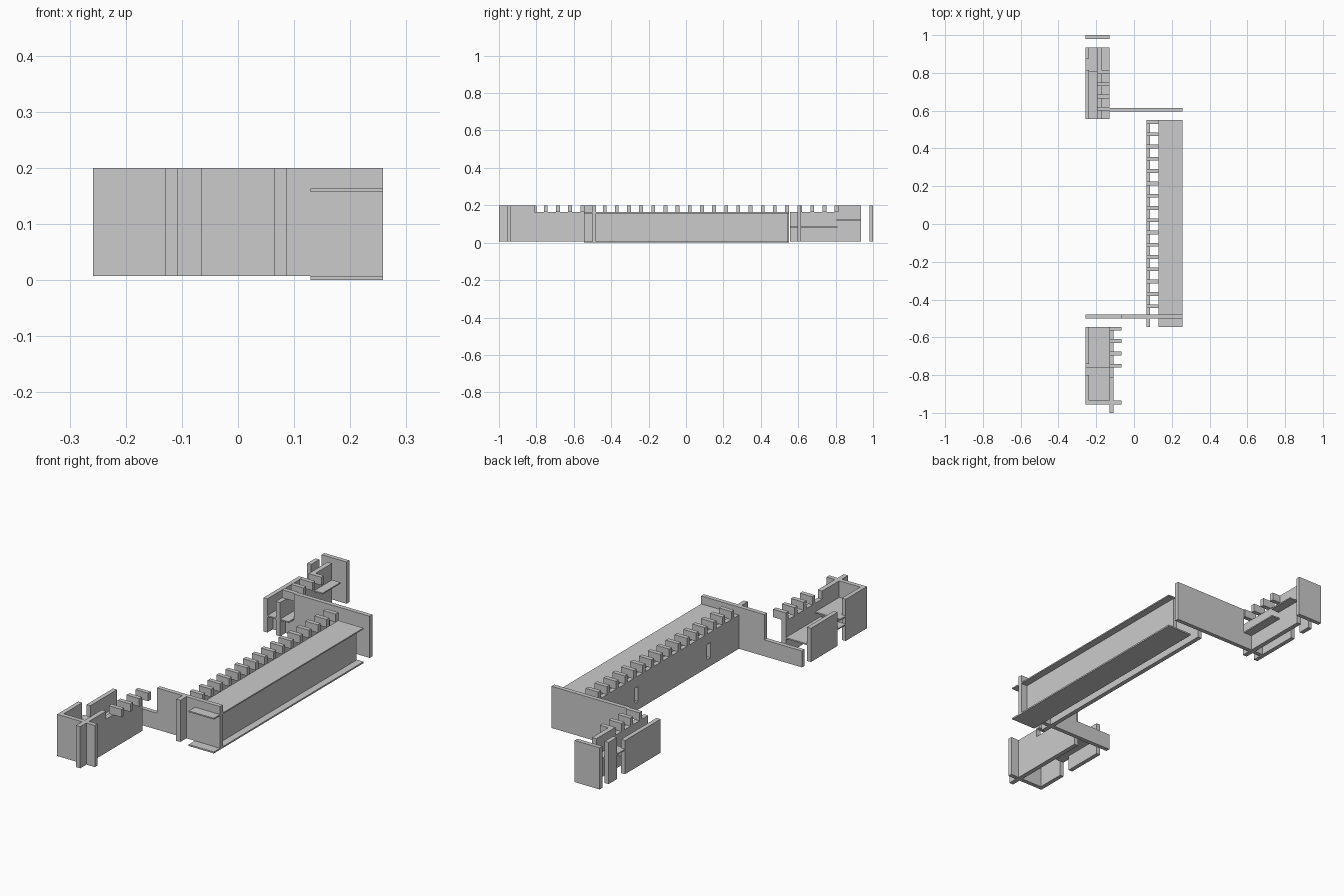
import bpy, bmesh

if "Cube" in bpy.data.objects:
    bpy.data.objects.remove(bpy.data.objects["Cube"])

Z0, WALK, TOP = 0.007, 0.163, 0.2   # wall foot, walkway level, battlement top
PITCH = 0.065                       # battlement spacing


def box(bm, x0, x1, y0, y1, z0, z1):
    vs = bmesh.ops.create_cube(bm, size=1)["verts"]
    for v in vs:
        v.co.x = x0 if v.co.x < 0 else x1
        v.co.y = y0 if v.co.y < 0 else y1
        v.co.z = z0 if v.co.z < 0 else z1


def finish(name, bm):
    me = bpy.data.meshes.new(name)
    bm.to_mesh(me)
    bm.free()
    ob = bpy.data.objects.new(name, me)
    bpy.context.collection.objects.link(ob)
    return ob


def boxes(name, *dims):
    bm = bmesh.new()
    for d in dims:
        box(bm, *d)
    return finish(name, bm)


def outline(name, pts, axis, a, b):
    """Extrude a (u, z) profile along x or y from a to b."""
    bm = bmesh.new()
    vs = [bm.verts.new((a, u, z) if axis == "x" else (u, a, z)) for u, z in pts]
    f = bm.faces.new(vs)
    ext = bmesh.ops.extrude_face_region(bm, geom=[f])["geom"]
    d = (b - a, 0, 0) if axis == "x" else (0, b - a, 0)
    bmesh.ops.translate(bm, vec=d, verts=[g for g in ext if isinstance(g, bmesh.types.BMVert)])
    bmesh.ops.recalc_face_normals(bm, faces=bm.faces)
    return finish(name, bm)


def merlons(name, x0, x1, first, count):
    boxes(name, *[(x0, x1, first + i * PITCH - 0.01, first + i * PITCH + 0.01, WALK, TOP)
                  for i in range(count)])


# main wall: taller front end, two arrow slits
wall = outline("main_wall", [(-0.545, Z0), (0.55, Z0), (0.55, WALK), (-0.48, WALK),
                             (-0.48, TOP), (-0.545, TOP)], "x", 0.065, 0.086)
slits = boxes("slit_cutter", *[(0.04, 0.11, y - 0.012, y + 0.012, 0.045, 0.115)
                               for y in (-0.26, 0.27)])
slits.hide_render = True
slits.hide_viewport = True
mod = wall.modifiers.new("slits", "BOOLEAN")
mod.object = slits
mod.solver = "EXACT"
merlons("main_merlons", 0.065, 0.129, -0.435, 16)

# inner wall and the walkway / floor boards
boxes("inner_wall", (0.205, 0.225, -0.48, 0.545, Z0, 0.157))
boxes("walkway_board", (0.129, 0.258, -0.545, 0.55, 0.157, WALK))
boxes("floor_board", (0.129, 0.258, -0.545, 0.55, 0.0, Z0))


# cross walls with a lowered part under the tower
def cross_wall(name, step, y0, y1):
    outline(name, [(-0.258, Z0), (0.258, Z0), (0.258, TOP), (step, TOP),
                   (step, 0.083), (-0.258, 0.083)], "y", y0, y1)


cross_wall("front_cross_wall", -0.065, -0.5, -0.48)
cross_wall("back_cross_wall", -0.13, 0.595, 0.615)

# front tower
outline("front_tower_wall", [(-1.0, Z0), (-0.545, Z0), (-0.545, WALK), (-0.81, WALK),
                             (-0.81, TOP), (-1.0, TOP)], "x", -0.13, -0.108)
merlons("front_tower_merlons", -0.13, -0.065, -0.75, 4)
boxes("front_tower_end", (-0.258, -0.065, -0.955, -0.935, Z0, TOP))
boxes("front_tower_outer_wall", (-0.258, -0.238, -0.74, -0.545, Z0, WALK),
      (-0.258, -0.238, -0.935, -0.8, Z0, TOP))
boxes("front_tower_floor", (-0.258, -0.13, -0.8, -0.545, 0.08, 0.086),
      (-0.258, -0.13, -0.95, -0.76, 0.117, 0.123))

# back tower
outline("back_tower_wall", [(0.555, Z0), (0.935, Z0), (0.935, TOP), (0.805, TOP),
                            (0.805, WALK), (0.555, WALK)], "x", -0.195, -0.173)
merlons("back_tower_merlons", -0.195, -0.13, 0.61, 4)
boxes("back_tower_end", (-0.258, -0.13, 0.98, 1.0, Z0, TOP))
boxes("back_tower_outer_wall", (-0.258, -0.238, 0.555, 0.815, Z0, WALK),
      (-0.258, -0.238, 0.875, 0.935, Z0, TOP))
boxes("back_tower_floor", (-0.258, -0.13, 0.555, 0.81, 0.08, 0.086),
      (-0.258, -0.13, 0.805, 0.935, 0.117, 0.123))
